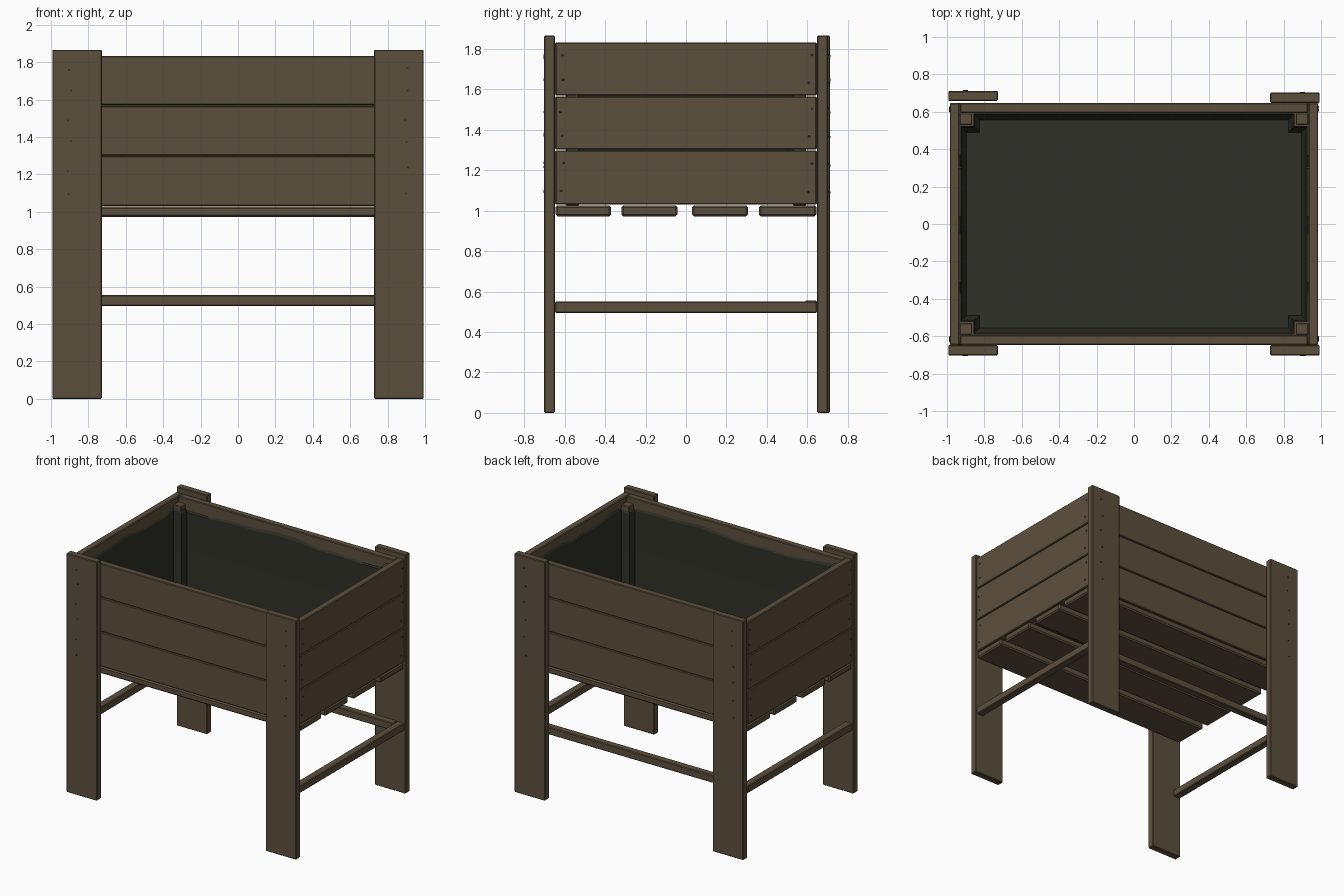
import bpy, bmesh, math, random

if "Cube" in bpy.data.objects:
    bpy.data.objects.remove(bpy.data.objects["Cube"])

random.seed(4)


def material(name, rgb):
    m = bpy.data.materials.new(name)
    m.diffuse_color = (*rgb, 1)
    m.use_nodes = True
    m.node_tree.nodes["Principled BSDF"].inputs["Base Color"].default_value = m.diffuse_color
    return m


wood = material("weathered brown wood", (0.108, 0.080, 0.047))
fabric = material("dark green liner", (0.029, 0.030, 0.021))
metal = material("dark screw metal", (0.04, 0.034, 0.025))


def finish(name, bm, mat):
    bmesh.ops.recalc_face_normals(bm, faces=bm.faces)
    me = bpy.data.meshes.new(name)
    bm.to_mesh(me)
    bm.free()
    me.materials.append(mat)
    ob = bpy.data.objects.new(name, me)
    bpy.context.collection.objects.link(ob)
    return ob


def plank(name, x, y, z, bevel=0.005):
    """Box spanning the given (min, max) ranges with slightly eased edges."""
    bm = bmesh.new()
    bmesh.ops.create_cube(bm, size=1)
    for v in bm.verts:
        v.co = [r[0] if c < 0 else r[1] for c, r in zip(v.co, (x, y, z))]
    ob = finish(name, bm, wood)
    b = ob.modifiers.new("eased_edges", 'BEVEL')
    b.width = bevel
    b.segments = 1
    return ob


def span(s, a, b):
    """Mirror a range to the side given by the sign s."""
    return tuple(sorted((s * a, s * b)))


SIDES = {"left": -1, "right": 1}
ENDS = {"front": -1, "back": 1}
ROWS = [(1.03, 1.297), (1.302, 1.566), (1.571, 1.832)]

# Legs and the inner corner posts
for en, sy in ENDS.items():
    for sn, sx in SIDES.items():
        shift = 0.01 if (sy > 0 and sx < 0) else 0
        leg = span(sy, 0.648 + shift, 0.702 + shift)
        plank(f"{en}_{sn}_leg", span(sx, 0.728, 0.993), leg, (0, 1.866))
        plank(f"{en}_{sn}_corner_post", span(sx, 0.865, 0.932),
              span(sy, 0.53, 0.594), (1.025, 1.79))

# Wall boards, three rows on every side
for i, z in enumerate(ROWS):
    for en, sy in ENDS.items():
        plank(f"{en}_board_{i + 1}", (-0.931, 0.931), span(sy, 0.594, 0.647), z)
    for sn, sx in SIDES.items():
        plank(f"{sn}_board_{i + 1}", span(sx, 0.932, 0.985), (-0.646, 0.646), z)

# Floor slats
for i, y in enumerate([(-0.645, -0.37), (-0.32, -0.042), (0.03, 0.307), (0.36, 0.645)]):
    plank(f"floor_slat_{i + 1}", (-0.983, 0.983), y, (0.972, 1.027), 0.01)

# Leg stretchers: both sides and the back
for sn, sx in SIDES.items():
    plank(f"{sn}_stretcher", span(sx, 0.925, 0.985), (-0.647, 0.647), (0.495, 0.552))
plank("back_stretcher", (-0.924, 0.924), (0.59, 0.647), (0.497, 0.555))


# Fabric liner, folded around the corner posts with an uneven top edge
def liner_outline(gap):
    X, Y = 0.930 - gap, 0.592 - gap
    px, py = 0.860 - gap, 0.525 - gap
    quarter = [(X, py), (px, py), (px, Y)]
    pts = quarter + [(-x, y) for x, y in reversed(quarter)]
    pts += [(-x, -y) for x, y in pts]
    out = []
    for k, (x0, y0) in enumerate(pts):
        x1, y1 = pts[(k + 1) % len(pts)]
        n = 9 if k % 3 == 2 else 2
        out += [(x0 + (x1 - x0) * t / n, y0 + (y1 - y0) * t / n) for t in range(n)]
    return out


bm = bmesh.new()
rings = []
for gap, z, wave in [(0.002, 1.76, 0.016), (0.010, 1.745, 0.012), (0.012, 1.45, 0),
                     (0.018, 1.12, 0), (0.035, 1.05, 0)]:
    ring = []
    for k, (x, y) in enumerate(liner_outline(gap)):
        dz = wave * (math.sin(k * 0.9) + 0.6 * math.sin(k * 2.3 + 1))
        ring.append(bm.verts.new((x, y, z + dz)))
    rings.append(ring)
for a, b in zip(rings, rings[1:]):
    for k in range(len(a)):
        j = (k + 1) % len(a)
        bm.faces.new((a[k], a[j], b[j], b[k]))
bm.faces.new(rings[-1])
liner = finish("planter_liner", bm, fabric)
# the open tray must face inwards
if liner.data.polygons[-1].normal.z < 0:
    liner.data.flip_normals()

# Screw heads: leg fronts and ends of the side boards
bm = bmesh.new()


def screw(x, y, z, axis):
    made = bmesh.ops.create_cone(bm, cap_ends=True, segments=8, radius1=0.006,
                                 radius2=0.005, depth=0.006)["verts"]
    for v in made:
        a, b, c = v.co
        v.co = (x + a, y + c, z + b) if axis == 'y' else (x + c, y + a, z + b)


for z0, z1 in ROWS:
    for z in (z0 + 0.07, z1 - 0.07):
        for sx in (-1, 1):
            for sy in (-1, 1):
                jitter = random.uniform(-0.012, 0.012)
                off = 0.01 if (sy > 0 and sx < 0) else 0
                screw(sx * 0.90 + jitter, sy * (0.703 + off), z + jitter, 'y')
                screw(sx * 0.986, sy * 0.615 + jitter, z + jitter, 'x')
finish("screw_heads", bm, metal)
